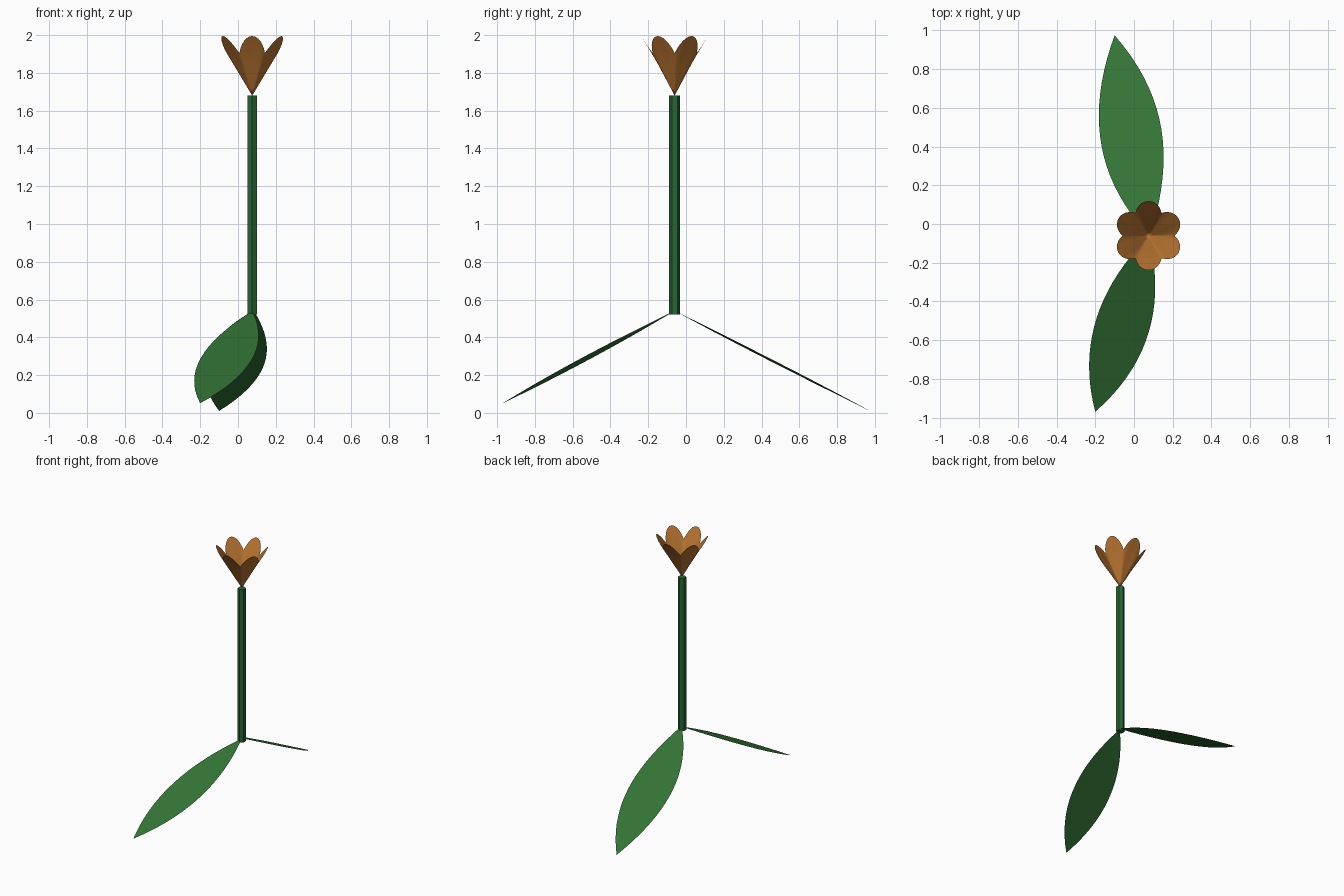
import bpy, bmesh, math
from mathutils import Vector
from mathutils.geometry import interpolate_bezier

if "Cube" in bpy.data.objects:
    bpy.data.objects.remove(bpy.data.objects["Cube"], do_unlink=True)

CX, CY = 0.075, -0.06  # stem axis


def material(name, rgb):
    m = bpy.data.materials.new(name)
    m.use_nodes = True
    m.diffuse_color = (*rgb, 1)
    bsdf = next(n for n in m.node_tree.nodes if n.type == 'BSDF_PRINCIPLED')
    bsdf.inputs["Base Color"].default_value = (*rgb, 1)
    return m


def make_object(name, bm, mat, smooth=None):
    bm.normal_update()
    me = bpy.data.meshes.new(name)
    bm.to_mesh(me)
    bm.free()
    me.materials.append(mat)
    ob = bpy.data.objects.new(name, me)
    bpy.context.collection.objects.link(ob)
    if smooth:
        bpy.ops.object.select_all(action='DESELECT')
        ob.select_set(True)
        bpy.context.view_layer.objects.active = ob
        bpy.ops.object.shade_smooth_by_angle(angle=math.radians(smooth))
    return ob


leaf_green = material("leaf_green", (0.033, 0.175, 0.036))
stem_green = material("stem_green", (0.02, 0.13, 0.035))
petal_orange = material("petal_orange", (0.48, 0.175, 0.03))


# Stem: six-sided capped rod
def build_stem(z0=0.52, z1=1.68, radius=0.029, sides=6):
    bm = bmesh.new()
    rings = []
    for z in (z0, z1):
        rings.append([bm.verts.new((CX + radius * math.sin(a), CY - radius * math.cos(a), z))
                      for a in (math.tau * i / sides for i in range(sides))])
    low, high = rings
    for i in range(sides):
        j = (i + 1) % sides
        bm.faces.new((low[i], low[j], high[j], high[i]))
    bm.faces.new(low[::-1])
    bm.faces.new(high)
    make_object("stem", bm, stem_green, 30)


# Blossom: fluted cup whose rim rises into six flared petals
def build_blossom(base=1.68, petals=6, per_petal=12, rows=8):
    bm = bmesh.new()
    apex = bm.verts.new((CX, CY, base))
    count = petals * per_petal
    previous = None
    for r in range(1, rows + 1):
        t = r / rows
        ring = []
        for i in range(count):
            a = math.tau * i / count
            peak = abs(math.sin(a * petals / 2))
            height = (0.225 + 0.09 * peak) * t
            slope = 0.6 - 0.07 * peak
            radius = slope * height + 0.012 * peak * max(0, t - 0.6) / 0.4 * t
            ring.append(bm.verts.new((CX + radius * math.cos(a),
                                      CY + radius * math.sin(a), base + height)))
        for i in range(count):
            j = (i + 1) % count
            if previous:
                bm.faces.new((previous[i], previous[j], ring[j], ring[i]))
            else:
                bm.faces.new((apex, ring[j], ring[i]))
        previous = ring
    bmesh.ops.recalc_face_normals(bm, faces=bm.faces)
    make_object("blossom", bm, petal_orange, 40)


# Leaf: flat blade between two curved edges, lying on a sloping plane
def build_leaf(name, left, right, slope_x, slope_y, steps=20):
    def edge(points):
        return interpolate_bezier(*[Vector((x, y, 0)) for x, y in points], steps)

    bm = bmesh.new()

    def vert(p):
        z = 0.54 + slope_x * (p.x - CX) + slope_y * (p.y - CY)
        return bm.verts.new((p.x, p.y, z))

    rows = [(vert(a), vert(b)) for a, b in zip(edge(left), edge(right))]
    for (a, b), (c, d) in zip(rows, rows[1:]):
        bm.faces.new((a, b, d, c))
    bmesh.ops.remove_doubles(bm, verts=bm.verts, dist=0.0005)
    bm.normal_update()
    flipped = [f for f in bm.faces if f.normal.z < 0]
    bmesh.ops.reverse_faces(bm, faces=flipped)
    make_object(name, bm, leaf_green)


build_stem()
build_blossom()

front_tip, back_tip = (-0.2, -0.97), (-0.1, 0.975)
build_leaf("front_leaf",
           [(0.06, -0.08), (-0.2, -0.35), (-0.285, -0.65), front_tip],
           [(0.08, -0.08), (0.15, -0.38), (0.11, -0.7), front_tip], 0.1, 0.507)
build_leaf("back_leaf",
           [(0.06, -0.04), (-0.2, 0.25), (-0.245, 0.58), back_tip],
           [(0.09, -0.04), (0.19, 0.3), (0.2, 0.63), back_tip], 0.04, -0.505)
